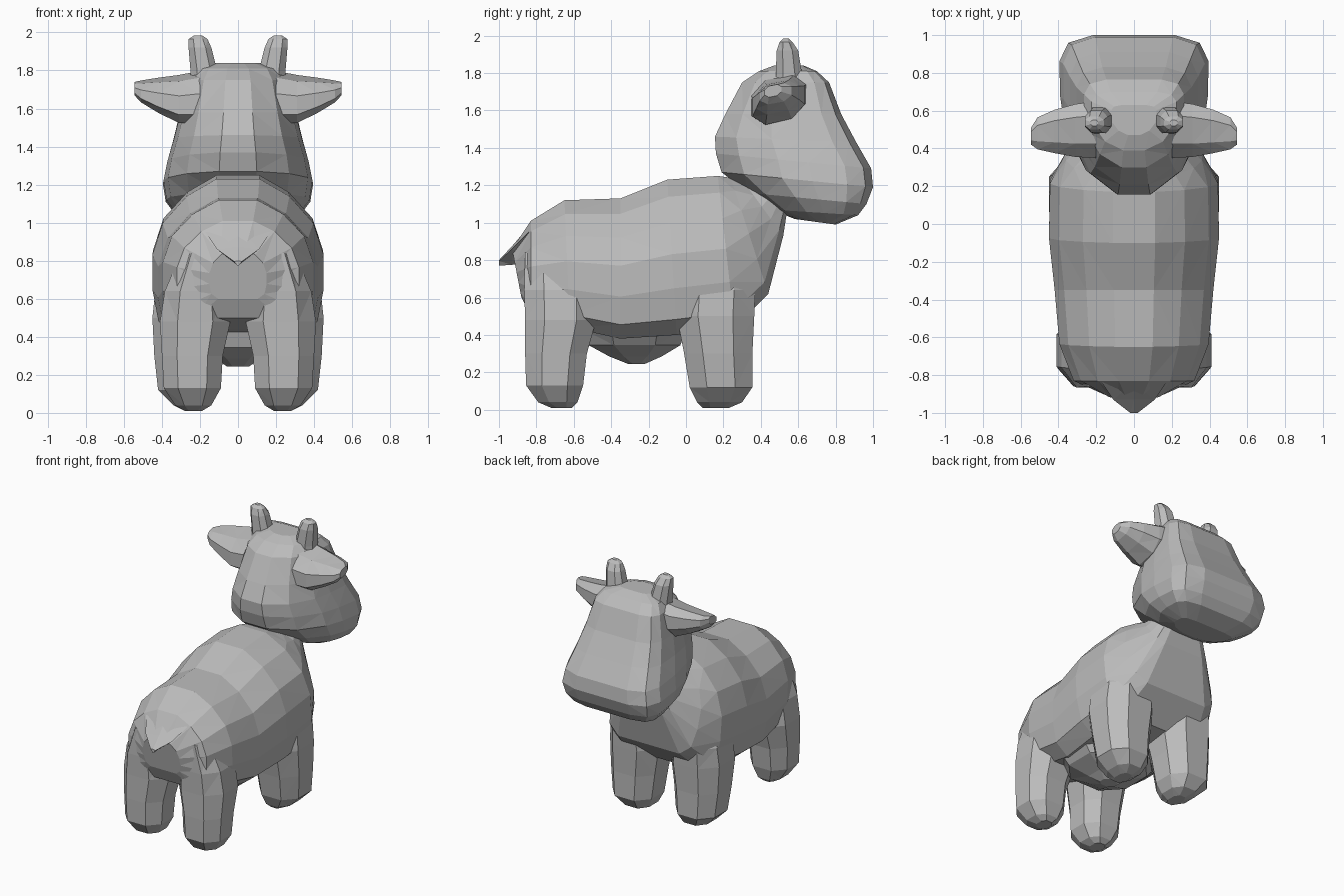
import bpy, bmesh
from mathutils import Vector

cube = bpy.data.objects.get("Cube")
if cube:
    bpy.data.objects.remove(cube)

GREY = (0.5, 0.5, 0.5, 1)
mat = bpy.data.materials.new("plain grey")
mat.use_nodes = True
mat.diffuse_color = GREY
mat.node_tree.nodes["Principled BSDF"].inputs["Base Color"].default_value = GREY


def loft(name, rings, mirror=False):
    """Skin a list of equal-length point rings, cap both ends, triangulate."""
    bm = bmesh.new()
    loops = [[bm.verts.new(p) for p in ring] for ring in rings]
    for a, b in zip(loops, loops[1:]):
        for i in range(len(a)):
            j = (i + 1) % len(a)
            bm.faces.new((a[i], a[j], b[j], b[i]))
    bm.faces.new(loops[0][::-1])
    bm.faces.new(loops[-1])
    if mirror:
        geom = bm.verts[:] + bm.edges[:] + bm.faces[:]
        copy = bmesh.ops.duplicate(bm, geom=geom)["geom"]
        for v in copy:
            if isinstance(v, bmesh.types.BMVert):
                v.co.x = -v.co.x
    bmesh.ops.triangulate(bm, faces=bm.faces[:], quad_method='SHORT_EDGE')
    bmesh.ops.recalc_face_normals(bm, faces=bm.faces[:])
    mesh = bpy.data.meshes.new(name)
    bm.to_mesh(mesh)
    bm.free()
    mesh.materials.append(mat)
    obj = bpy.data.objects.new(name, mesh)
    bpy.context.collection.objects.link(obj)
    return obj


OCTAGON = [(1, .45), (.5, 1), (-.5, 1), (-1, .45),
           (-1, -.45), (-.5, -1), (.5, -1), (1, -.45)]


def flat_ring(z, x0, x1, y0, y1):
    """Horizontal eight-sided ring filling a rectangle."""
    cx, cy, rx, ry = (x0 + x1) / 2, (y0 + y1) / 2, (x1 - x0) / 2, (y1 - y0) / 2
    return [(cx + u * rx, cy + v * ry, z) for u, v in OCTAGON]


# Body: side profile rings, each (top y, top z, bottom y, bottom z, half width)
HALF = [(0, .7), (.1, .93), (.3, 1), (.52, 1), (.72, .88), (.89, .6), (1, .25)]


def body_ring(ty, tz, by, bz, w):
    top, low = Vector((0, ty, tz)), Vector((0, by, bz))
    right = [low.lerp(top, t) + Vector((w * u, 0, 0)) for t, u in HALF]
    return right + [Vector((-p.x, p.y, p.z)) for p in reversed(right)]


loft("body", [body_ring(*r) for r in (
    (-.93, .86, -.88, .60, .15),
    (-.83, 1.01, -.83, .50, .32),
    (-.65, 1.12, -.62, .44, .395),
    (-.35, 1.13, -.35, .38, .42),
    (-.10, 1.23, -.05, .40, .45),
    (.17, 1.25, .26, .44, .445),
    (.24, 1.24, .44, .62, .36),
    (.30, 1.23, .52, .93, .23),
    (.40, 1.25, .54, 1.06, .17))])

# Head: horizontal rings, boxy at the muzzle and rounded at the back
FACE = [(.22, 1), (.55, 1), (.88, .95), (1, .83), (.99, .6), (.93, .4), (.68, .15), (.25, 0)]


def head_ring(z, y0, y1, w, tilt=0):
    right = [(w * u, y0 + (y1 - y0) * t, z + tilt * (1 - t)) for u, t in FACE]
    return right + [(-x, y, h) for x, y, h in reversed(right)]


loft("head", [head_ring(*r) for r in (
    (.99, .58, .80, .22, .03),
    (1.04, .46, .92, .33, .03),
    (1.10, .33, .965, .38, .06),
    (1.19, .19, 1.00, .395, .08),
    (1.29, .16, .99, .375, .08),
    (1.43, .155, .91, .34, .03),
    (1.58, .21, .83, .305),
    (1.75, .30, .765, .265),
    (1.81, .39, .70, .225),
    (1.84, .47, .63, .12))])

# Legs with blunt tapered feet, their tops sinking into the body
loft("front_legs", [flat_ring(*r) for r in (
    (.01, .19, .28, .09, .23),
    (.04, .14, .34, .06, .30),
    (.12, .10, .42, .02, .355),
    (.30, .08, .44, -.01, .355),
    (.50, .05, .45, -.05, .365),
    (.64, .08, .435, -.04, .37),
    (.80, .12, .36, .04, .32))], mirror=True)

loft("hind_legs", [flat_ring(*r) for r in (
    (.01, .19, .28, -.72, -.61),
    (.04, .14, .33, -.79, -.58),
    (.13, .09, .39, -.855, -.55),
    (.30, .08, .40, -.86, -.53),
    (.48, .04, .41, -.86, -.48),
    (.64, .06, .385, -.865, -.48),
    (.84, .08, .30, -.86, -.52))], mirror=True)

# Udder under the belly
loft("udder", [flat_ring(*r) for r in (
    (.245, -.06, .06, -.31, -.22),
    (.285, -.12, .12, -.41, -.13),
    (.345, -.25, .25, -.52, -.03),
    (.43, -.32, .32, -.55, .0))])

# Ears: blunt cones pointing sideways, (x, y, z, half depth, half height)
def ear_ring(x, y, z, ry, rz):
    return [(x, y + u * ry, z + v * rz + u * rz * .3) for u, v in OCTAGON]


loft("ears", [ear_ring(*r) for r in (
    (.20, .50, 1.66, .15, .12),
    (.31, .495, 1.65, .14, .11),
    (.42, .49, 1.67, .115, .08),
    (.51, .48, 1.69, .085, .05),
    (.545, .465, 1.705, .045, .03))], mirror=True)

# Horns
loft("horns", [flat_ring(*r) for r in (
    (1.70, .09, .25, .48, .62),
    (1.80, .11, .25, .48, .62),
    (1.92, .14, .26, .485, .60),
    (1.965, .16, .26, .50, .57),
    (1.985, .19, .23, .52, .55))], mirror=True)

# Short tail stub, a flat wedge ending in a point
def tail_ring(y, z, w, h):
    return [(-w, y, z + h * .7), (0, y, z + h), (w, y, z + h * .7), (0, y, z - h)]


loft("tail", [tail_ring(*r) for r in (
    (-.84, .88, .17, .10),
    (-.93, .825, .11, .05),
    (-1.0, .785, .02, .015))])
